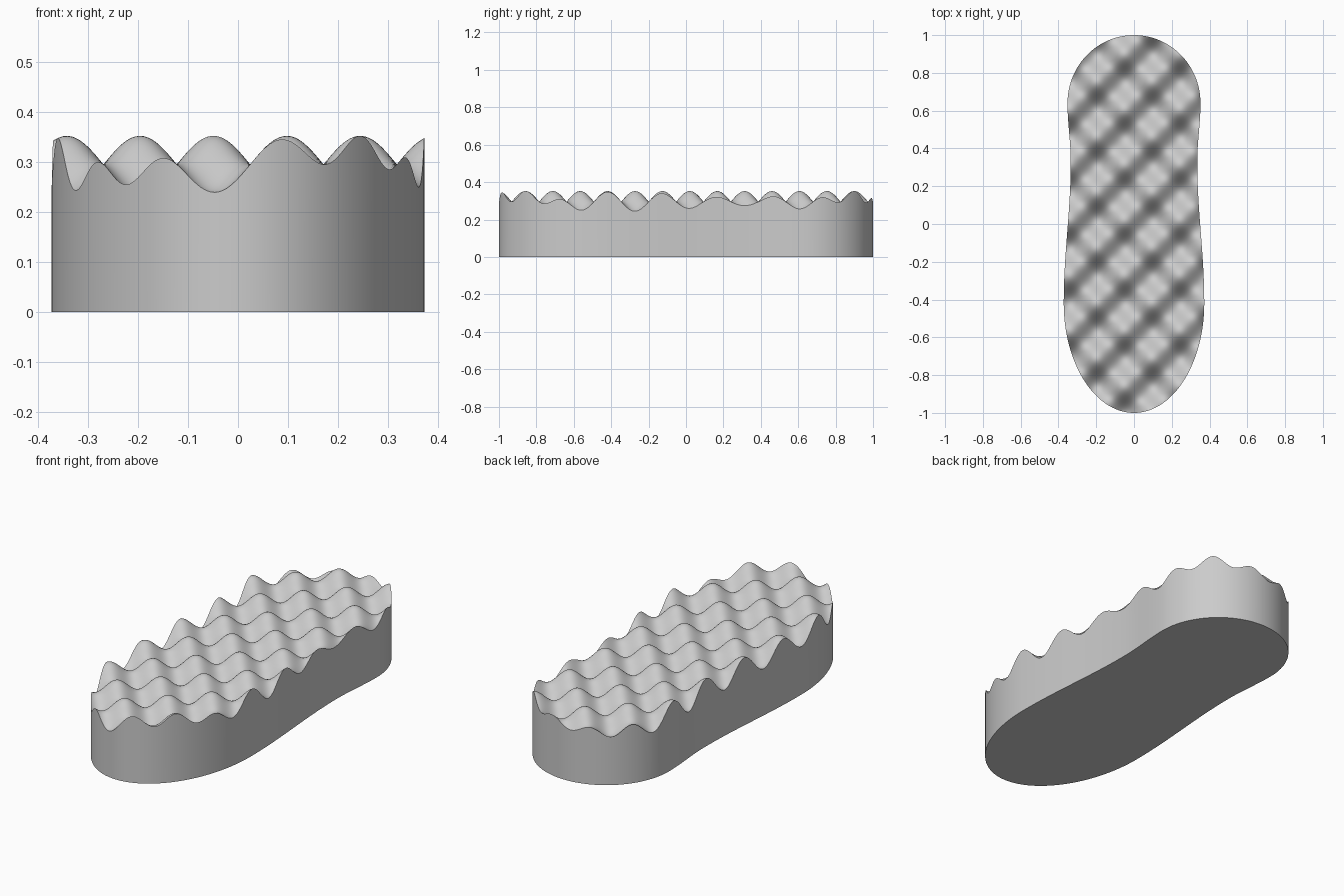
import bpy
import bmesh
import math

cube = bpy.data.objects.get("Cube")
if cube:
    bpy.data.objects.remove(cube, do_unlink=True)

ROWS, COLS = 260, 72
HEEL_Y, WAIST_Y, TOE_Y = -0.42, 0.33, 0.64
HEEL_W, WAIST_W, TOE_W = 0.372, 0.335, 0.352
BUMP = 0.1465           # half a wave


def ease(a, b, t):
    return a + (b - a) * (1 - math.cos(math.pi * t)) / 2


def half_width(y):
    """Outline: elliptical ends joined through a gentle waist."""
    if y < HEEL_Y:
        return HEEL_W * math.sqrt(1 - ((HEEL_Y - y) / (1 + HEEL_Y)) ** 2)
    if y > TOE_Y:
        return TOE_W * math.sqrt(1 - ((y - TOE_Y) / (1 - TOE_Y)) ** 2)
    if y < WAIST_Y:
        return ease(HEEL_W, WAIST_W, (y - HEEL_Y) / (WAIST_Y - HEEL_Y))
    return ease(WAIST_W, TOE_W, (y - WAIST_Y) / (TOE_Y - WAIST_Y))


def wave_height(x, y):
    """Egg-crate relief."""
    return 0.295 + 0.057 * (math.cos(math.pi * (x - 0.0975) / BUMP)
                            * math.cos(math.pi * (y + 1.005) / BUMP))


# Foam colour
foam = bpy.data.materials.new("foam grey")
foam.use_nodes = True
grey = (0.6, 0.6, 0.6, 1)
foam.diffuse_color = grey
foam.node_tree.nodes["Principled BSDF"].inputs["Base Color"].default_value = grey

# Wavy top: rows bunch up towards the rounded ends
bm = bmesh.new()
grid = []
for i in range(ROWS + 1):
    angle = 0.01 + (math.pi - 0.02) * i / ROWS
    y = -math.cos(angle)
    w = half_width(y)
    row = []
    for j in range(COLS + 1):
        x = w * (2 * j / COLS - 1)
        row.append(bm.verts.new((x, y, wave_height(x, y))))
    grid.append(row)
for a, b in zip(grid, grid[1:]):
    for j in range(COLS):
        bm.faces.new((a[j], a[j + 1], b[j + 1], b[j]))

# Straight wall and flat underside
rim = (grid[0] + [r[-1] for r in grid[1:-1]]
       + grid[-1][::-1] + [r[0] for r in grid[-2:0:-1]])
base = [bm.verts.new((v.co.x, v.co.y, 0)) for v in rim]
for k in range(len(rim)):
    n = (k + 1) % len(rim)
    bm.faces.new((rim[k], base[k], base[n], rim[n]))
bm.faces.new(base[::-1])
bmesh.ops.recalc_face_normals(bm, faces=bm.faces)

mesh = bpy.data.meshes.new("foam_pad")
bm.to_mesh(mesh)
bm.free()
mesh.materials.append(foam)
pad = bpy.data.objects.new("foam_pad", mesh)
bpy.context.collection.objects.link(pad)

bpy.ops.object.select_all(action='DESELECT')
pad.select_set(True)
bpy.context.view_layer.objects.active = pad
bpy.ops.object.shade_smooth_by_angle(angle=math.radians(35))
